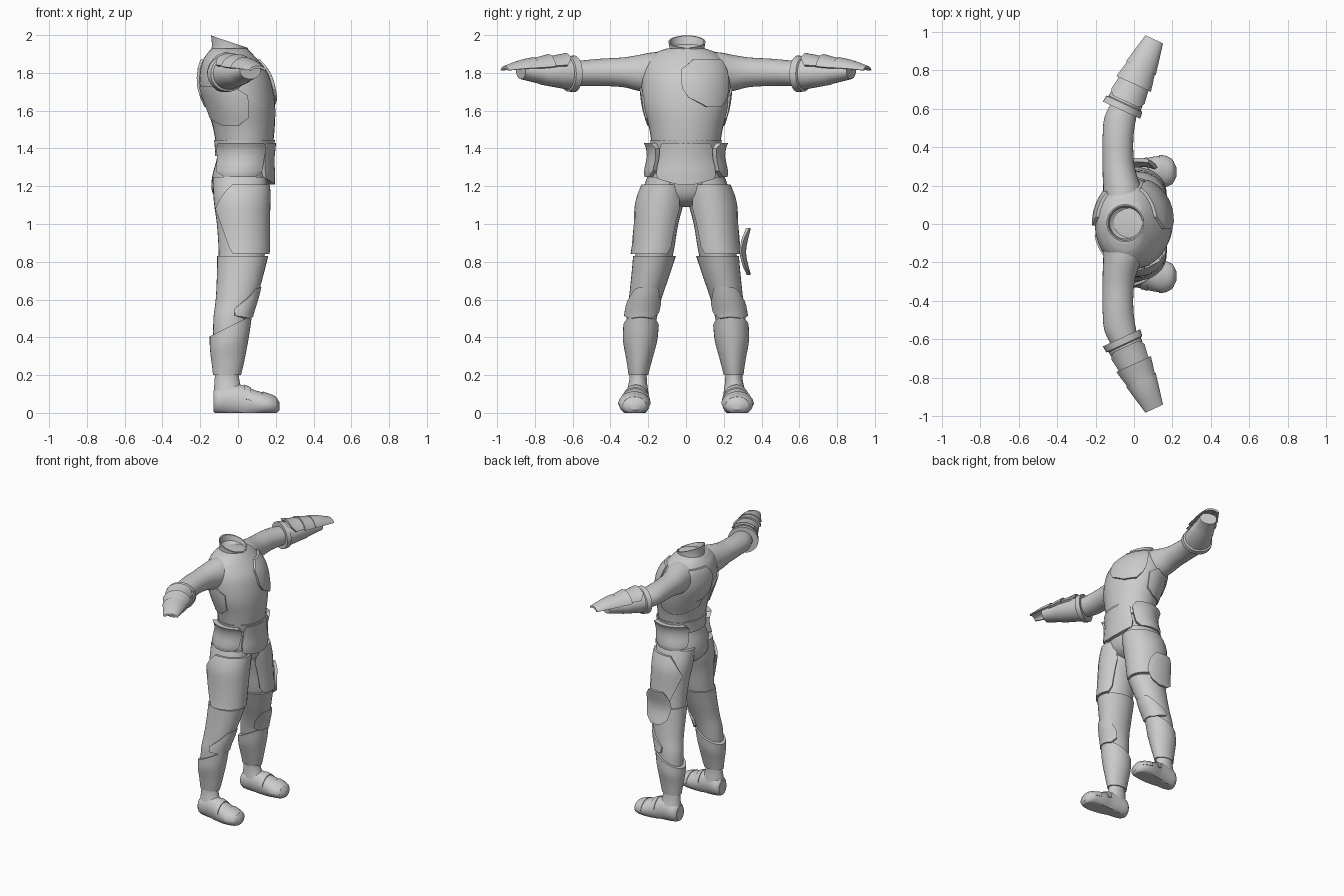
import bpy, bmesh, math

if "Cube" in bpy.data.objects:
    bpy.data.objects.remove(bpy.data.objects["Cube"])

grey = bpy.data.materials.new("armour grey")
grey.diffuse_color = (0.6, 0.6, 0.6, 1)
grey.use_nodes = True
grey.node_tree.nodes["Principled BSDF"].inputs["Base Color"].default_value = grey.diffuse_color


def finish(name, bm, angle=35):
    bmesh.ops.recalc_face_normals(bm, faces=bm.faces)
    me = bpy.data.meshes.new(name)
    bm.to_mesh(me)
    bm.free()
    ob = bpy.data.objects.new(name, me)
    bpy.context.collection.objects.link(ob)
    me.materials.append(grey)
    bpy.ops.object.select_all(action='DESELECT')
    ob.select_set(True)
    bpy.context.view_layer.objects.active = ob
    bpy.ops.object.shade_smooth_by_angle(angle=math.radians(angle))
    return ob


def sample(rows, t, curved=True):
    """Interpolate (t, centre u, centre v, radius u, radius v) rows."""
    i = 0
    while i < len(rows) - 2 and (t - rows[i + 1][0]) * (rows[-1][0] - rows[0][0]) > 0:
        i += 1
    a, b = rows[i], rows[i + 1]
    h = b[0] - a[0]
    f = (t - a[0]) / h
    if not curved:
        return [p + (q - p) * f for p, q in zip(a, b)][1:]
    p0, p3 = rows[max(i - 1, 0)], rows[min(i + 2, len(rows) - 1)]
    out = []
    for k in range(1, 5):
        m0 = (b[k] - p0[k]) / (b[0] - p0[0]) * h
        m1 = (p3[k] - a[k]) / (p3[0] - a[0]) * h
        out.append((2*f**3 - 3*f*f + 1) * a[k] + (f**3 - 2*f*f + f) * m0
                   + (3*f*f - 2*f**3) * b[k] + (f**3 - f*f) * m1)
    return out


def point(rows, t, ang, off, curved=True):
    cu, cv, ru, rv = sample(rows, t, curved)
    return t, cu + (ru + off) * math.cos(ang), cv + (rv + off) * math.sin(ang)


def loft(name, rows, fmap, curved=True, sides=32):
    bm = bmesh.new()
    steps = 4 if curved else 1
    ts = [a[0] + (b[0] - a[0]) * k / steps for a, b in zip(rows, rows[1:]) for k in range(steps)]
    ts.append(rows[-1][0])
    rings = [[bm.verts.new(fmap(*point(rows, t, math.tau * j / sides, 0, curved)))
              for j in range(sides)] for t in ts]
    for r, q in zip(rings, rings[1:]):
        for j in range(sides):
            k = (j + 1) % sides
            bm.faces.new((r[j], r[k], q[k], q[j]))
    bm.faces.new(rings[0])
    bm.faces.new(rings[-1])
    return finish(name, bm)


def plate(name, rows, fmap, outline, off=(0.015, 0.015), thick=0.018, cols=14, curved=True):
    """Closed curved plate hugging a lofted surface; outline = (t, start deg, end deg)."""
    bm = bmesh.new()
    pts = [tuple(p + (q - p) * k / 3 for p, q in zip(a, b))
           for a, b in zip(outline, outline[1:]) for k in range(3)] + [outline[-1]]
    n = len(pts)
    grids = []
    for inner in (0, thick):
        g = []
        for i, (t, a0, a1) in enumerate(pts):
            o = off[0] + (off[1] - off[0]) * i / (n - 1) - inner
            g.append([bm.verts.new(fmap(*point(rows, t, math.radians(a0 + (a1 - a0) * j / cols), o, curved)))
                      for j in range(cols + 1)])
        for r, q in zip(g, g[1:]):
            for j in range(cols):
                bm.faces.new((r[j], r[j + 1], q[j + 1], q[j]))
        grids.append(g)
    rim = [[g[0][j] for j in range(cols + 1)] + [g[i][cols] for i in range(1, n)]
           + [g[-1][j] for j in range(cols - 1, -1, -1)] + [g[i][0] for i in range(n - 2, 0, -1)]
           for g in grids]
    for j in range(len(rim[0])):
        k = (j + 1) % len(rim[0])
        bm.faces.new((rim[0][j], rim[0][k], rim[1][k], rim[1][j]))
    return finish(name, bm)


def upright(t, u, v):
    return (u, v, t)


# Torso and its chest, back and side plates
torso = [(1.43, .035, 0, .152, .182), (1.52, .03, 0, .165, .198), (1.62, .015, 0, .182, .225),
         (1.72, -.008, 0, .192, .235), (1.80, -.022, 0, .18, .228), (1.87, -.04, 0, .145, .2),
         (1.912, -.045, 0, .11, .15), (1.93, -.045, 0, .092, .098)]
loft("torso", torso, upright)
plate("chest_plate", torso, upright, [(1.62, 28, 52), (1.67, 3, 62), (1.72, -5, 66), (1.82, -6, 66), (1.87, 10, 62)])
plate("back_plate", torso, upright, [(1.62, 145, 168), (1.68, 125, 180), (1.82, 122, 182), (1.87, 130, 170)])
for s, side in ((1, "left"), (-1, "right")):
    plate(side + "_side_panel", torso, lambda t, u, v: (u, s * v, t),
          [(1.52, 100, 130), (1.56, 80, 165), (1.68, 75, 170), (1.73, 95, 165)], (.008, .01))


# Tilted collar with a front notch and hollow inside
def collar_map(t, u, v):
    w = max(0, (t - 1.89) / .08)
    notch = .045 * w if u > 0 and abs(v) < .012 else 0
    return (u - .045, v + .005, t - .36 * u * w - notch)


bm = bmesh.new()
profile = [(1.89, .105), (1.93, .092), (1.965, .098), (1.965, .09), (1.935, .082), (1.915, .05), (1.912, .001)]
rings = [[bm.verts.new(collar_map(t, r * math.cos(math.tau * j / 40), r * math.sin(math.tau * j / 40)))
          for j in range(40)] for t, r in profile]
for r, q in zip(rings, rings[1:]):
    for j in range(40):
        bm.faces.new((r[j], r[(j + 1) % 40], q[(j + 1) % 40], q[j]))
bm.faces.new(rings[0])
finish("collar", bm)

# Pelvis, belt and belt plates
pelvis = [(1.45, .035, 0, .15, .178), (1.36, .03, 0, .14, .172), (1.25, .015, 0, .152, .2),
          (1.17, .008, 0, .145, .19), (1.12, .01, 0, .11, .13), (1.09, .01, 0, .05, .05)]
loft("pelvis", pelvis, upright)
plate("belt", pelvis, upright, [(1.36, 0, 360), (1.445, 0, 360)], (.012, .012), cols=40)
plate("belt_front_plate", pelvis, upright,
      [(1.21, -12, 12), (1.24, -42, 42), (1.30, -46, 46), (1.40, -46, 46), (1.43, -40, 40)], (.032, .02), .025)
for s, side in ((1, "left"), (-1, "right")):
    plate(side + "_belt_pouch", pelvis, lambda t, u, v: (u, s * v, t),
          [(1.25, 62, 122), (1.28, 52, 140), (1.40, 50, 145), (1.43, 58, 135)], (.02, .048), .035)

# Limb sections, outer side at 90 degrees
thigh = [(1.25, .01, .105, .145, .1), (1.12, .012, .13, .14, .118), (1.0, .018, .148, .13, .107),
         (.84, .02, .168, .122, .1), (.70, .005, .195, .11, .09)]
shin = [(.83, .025, .167, .135, .113), (.72, .01, .19, .122, .1), (.6, -.01, .217, .108, .086),
        (.5, -.035, .235, .095, .08), (.36, -.045, .245, .085, .07), (.2, -.055, .252, .065, .045)]
calf = [(.46, -.038, .238, .112, .094), (.38, -.045, .243, .104, .09), (.29, -.052, .247, .09, .07),
        (.2, -.058, .252, .074, .052)]
ankle = [(.24, -.058, .252, .062, .044), (.17, -.058, .254, .066, .047), (.1, -.05, .258, .08, .06)]
foot = [(-.13, .255, .06, .045, .055), (-.11, .257, .065, .062, .07), (-.04, .26, .07, .066, .085),
        (.03, .265, .06, .068, .085), (.09, .27, .05, .078, .07), (.15, .274, .045, .08, .058),
        (.2, .272, .04, .062, .045), (.22, .27, .035, .025, .02)]
arm = [(.06, -.05, 1.81, .11, .105), (.18, -.06, 1.80, .1, .108), (.26, -.075, 1.80, .088, .093),
       (.33, -.082, 1.803, .081, .079), (.45, -.083, 1.803, .08, .072), (.55, -.072, 1.798, .083, .068),
       (.63, -.045, 1.795, .075, .062)]
gauntlet = [(0, 0, 0, .107, .097), (.035, 0, 0, .103, .094), (.04, 0, .002, .092, .085),
            (.19, 0, .006, .076, .064), (.2, 0, .007, .07, .06), (.31, 0, .014, .06, .042)]
hand = [(0, 0, .002, .1, .093), (.1, 0, .005, .085, .08), (.2, 0, .01, .073, .062),
        (.31, 0, .018, .058, .042), (.405, 0, .014, .045, .022)]

for s, side in ((1, "left"), (-1, "right")):
    def leg_map(t, u, v):
        return (u, s * v, t)

    def calf_map(t, u, v):
        return (u, s * v, t + .5 * (u + .04) * max(0, (t - .25) / .21))

    def knee_map(t, u, v):
        return (u, s * v, t + .35 * (u - .06))

    def foot_map(t, u, v):
        return (t, s * u, max(v, 0))

    def arm_map(t, u, v):
        return (u, s * t, v)

    def forearm_map(t, u, v):
        return (-.065 + .42 * t + .91 * u, s * (.592 + .91 * t - .42 * u), 1.795 + v)

    # Legs with thigh, knee and shin armour
    loft(side + "_thigh", thigh, leg_map)
    loft(side + "_trouser", shin, leg_map)
    plate(side + "_thigh_plate", thigh, leg_map,
          [(.84, -32, 108), (.88, -42, 118), (1.08, -48, 148), (1.17, -40, 120), (1.21, -30, 105)], (.026, .016))
    plate(side + "_knee_plate", shin, knee_map,
          [(.5, -35, 35), (.54, -60, 85), (.58, -62, 92), (.61, -50, 60), (.645, -35, 35)], (.02, .012))
    loft(side + "_shin_guard", calf, calf_map)
    # Boots with an instep strap and a toe cap
    loft(side + "_ankle", ankle, leg_map)
    loft(side + "_boot", foot, foot_map)
    plate(side + "_boot_strap", foot, foot_map, [(.035, 10, 170), (.07, 10, 170)], (.006, .006), .012)
    plate(side + "_toe_cap", foot, foot_map, [(.13, 0, 180), (.17, 0, 180), (.2, 0, 180)], (.005, .001), .01)
    # Arms with gauntlet and overlapping hand plates
    loft(side + "_arm", arm, arm_map)
    loft(side + "_gauntlet", gauntlet, forearm_map, curved=False)
    plate(side + "_wrist_plate", hand, forearm_map, [(.05, 50, 130), (.08, 25, 155), (.17, 25, 155)], (.02, .014))
    plate(side + "_knuckle_plate", hand, forearm_map, [(.15, 20, 160), (.26, 15, 165)], (.026, .012))
    plate(side + "_finger_plate", hand, forearm_map, [(.24, 15, 165), (.32, 10, 170), (.405, 10, 170)], (.02, .006), .014)

# Shield-shaped guard on the left outer thigh
guard = [(.73, .02, .285, .12, .058), (.85, .02, .268, .12, .05), (.98, .02, .285, .12, .058)]
plate("left_thigh_guard", guard, upright,
      [(.73, 72, 108), (.77, 45, 135), (.86, 30, 150), (.93, 38, 142), (.98, 60, 120)], (0, 0), .02)
